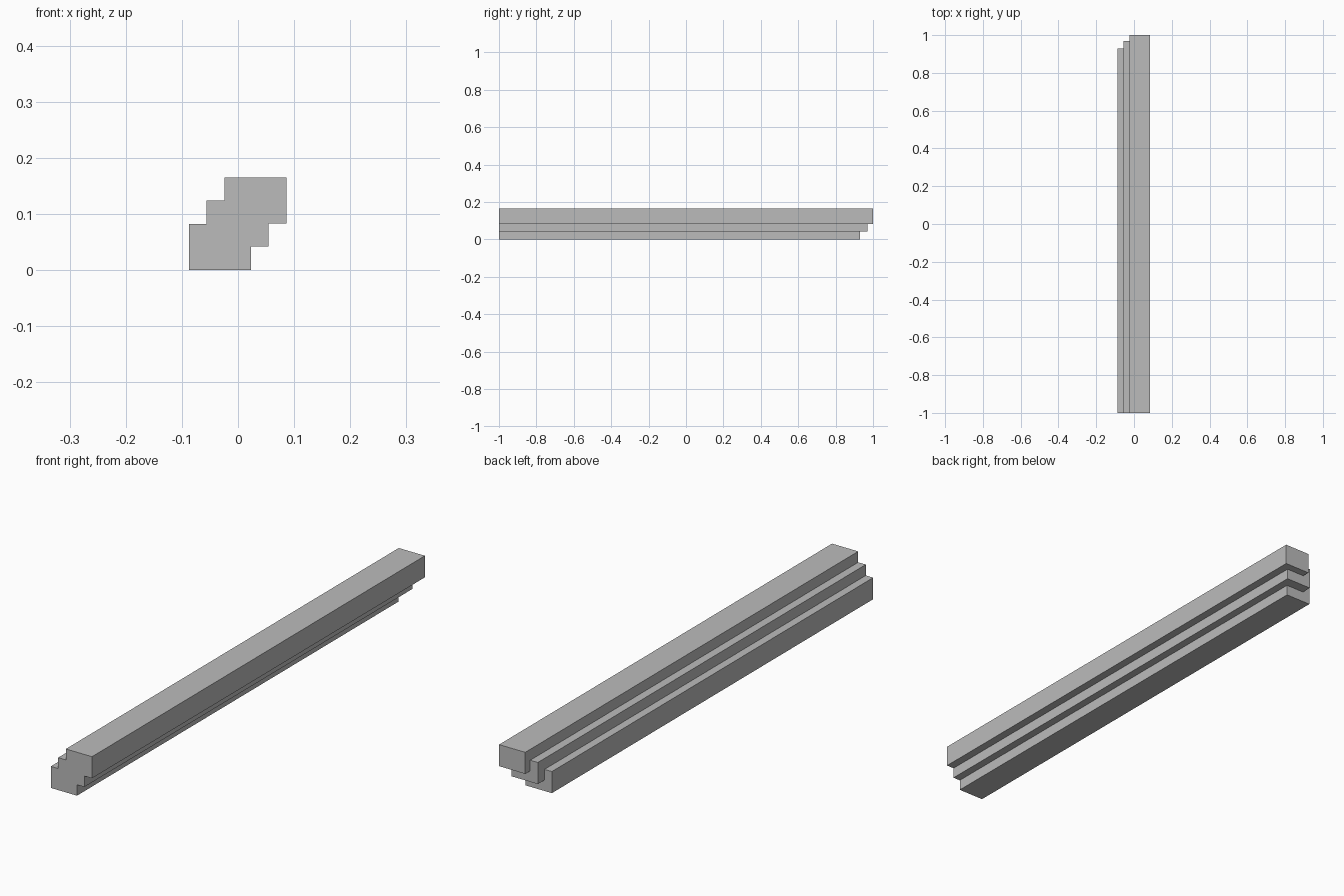
import bpy
import bmesh

cube = bpy.data.objects.get("Cube")
if cube:
    bpy.data.objects.remove(cube, do_unlink=True)

grey = bpy.data.materials.new("plain_grey")
grey.use_nodes = True
colour = (0.5, 0.5, 0.5, 1)
grey.diffuse_color = colour
grey.node_tree.nodes["Principled BSDF"].inputs["Base Color"].default_value = colour

FRONT = -1.0
WIDTH, HEIGHT = 0.11, 0.082


def bar(name, left, bottom, back):
    """Long square-edged bar running from the common front plane to its own back end."""
    mesh = bpy.data.meshes.new(name)
    bm = bmesh.new()
    bmesh.ops.create_cube(bm, size=1)
    for v in bm.verts:
        v.co.x = left + (v.co.x + 0.5) * WIDTH
        v.co.y = FRONT + (v.co.y + 0.5) * (back - FRONT)
        v.co.z = bottom + (v.co.z + 0.5) * HEIGHT
    bm.to_mesh(mesh)
    bm.free()
    mesh.materials.append(grey)
    obj = bpy.data.objects.new(name, mesh)
    bpy.context.scene.collection.objects.link(obj)
    return obj


# Three overlapping bars, each stepped sideways, upwards and backwards
beam = bar("stepped_beam", -0.087, 0.0, 0.93)
upper_bars = [bar("middle_bar", -0.056, 0.0415, 0.97),
              bar("top_bar", -0.024, 0.083, 1.0)]

# Fuse the bars into one solid
for part in upper_bars:
    mod = beam.modifiers.new("fuse", 'BOOLEAN')
    mod.operation = 'UNION'
    mod.solver = 'EXACT'
    mod.object = part
    bpy.context.view_layer.objects.active = beam
    bpy.ops.object.modifier_apply(modifier=mod.name)
    bpy.data.objects.remove(part, do_unlink=True)

# Merge coplanar faces so the front end is clean
bm = bmesh.new()
bm.from_mesh(beam.data)
bmesh.ops.dissolve_limit(bm, angle_limit=0.01, verts=bm.verts, edges=bm.edges)
bm.to_mesh(beam.data)
bm.free()
